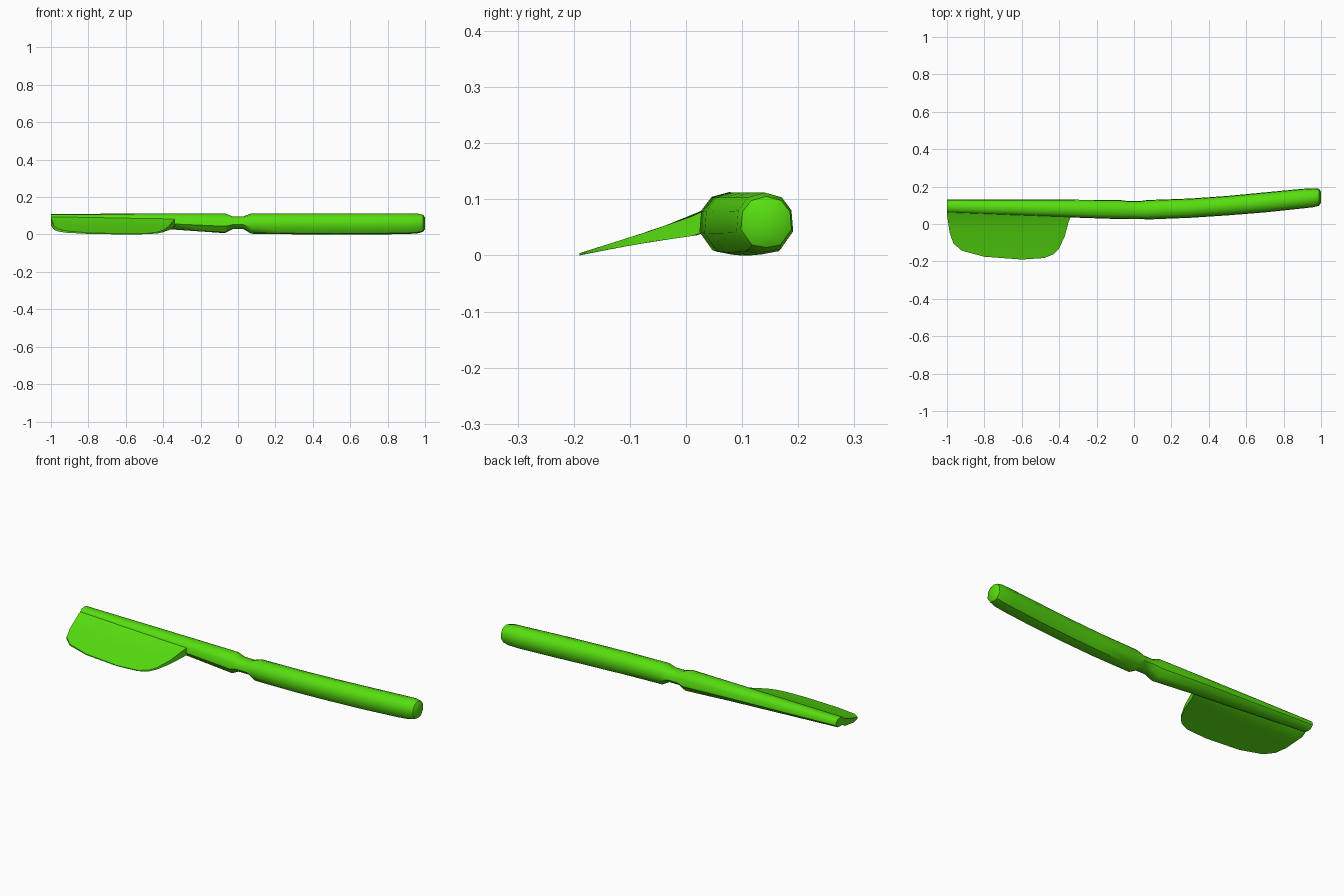
import bpy, bmesh, math

cube = bpy.data.objects.get("Cube")
if cube:
    bpy.data.objects.remove(cube, do_unlink=True)

green = bpy.data.materials.new("bright green")
green.use_nodes = True
colour = (0.095, 0.73, 0.005, 1)
green.diffuse_color = colour
green.node_tree.nodes["Principled BSDF"].inputs["Base Color"].default_value = colour


def interp(points, v):
    """Straight-line lookup in a short list of (position, value) pairs."""
    if v <= points[0][0]:
        return points[0][1]
    for (a, p), (b, q) in zip(points, points[1:]):
        if v <= b:
            return p + (q - p) * (v - a) / (b - a)
    return points[-1][1]


def loft(name, rings, angle):
    """Skin closed rings of equal length and cap both ends."""
    bm = bmesh.new()
    loops = [[bm.verts.new(p) for p in ring] for ring in rings]
    n = len(loops[0])
    for a, b in zip(loops, loops[1:]):
        for i in range(n):
            j = (i + 1) % n
            bm.faces.new((a[i], a[j], b[j], b[i]))
    bm.faces.new(loops[0])
    bm.faces.new(loops[-1])
    bmesh.ops.recalc_face_normals(bm, faces=bm.faces)
    mesh = bpy.data.meshes.new(name)
    bm.to_mesh(mesh)
    bm.free()
    mesh.materials.append(green)
    obj = bpy.data.objects.new(name, mesh)
    bpy.context.collection.objects.link(obj)
    bpy.ops.object.select_all(action='DESELECT')
    obj.select_set(True)
    bpy.context.view_layer.objects.active = obj
    bpy.ops.object.shade_smooth_by_angle(angle=math.radians(angle))
    return obj


# Faceted round section shared by the grip, neck and spine
section = [(-.5, -.15), (-.28, -.45), (0, -.5), (.28, -.45), (.5, -.15),
           (.47, .2), (.3, .42), (0, .5), (-.3, .42), (-.47, .2)]


def rings_from(stations):
    return [[(x, (y0 + y1) / 2 + (y1 - y0) * u, (z0 + z1) / 2 + (z1 - z0) * v)
             for u, v in section] for x, y0, y1, z0, z1 in stations]


# Stations are x, front, back, bottom, top
handle = [
    (-1, .06, .13, .062, .11),
    (-.34, .035, .13, .026, .112),
    (-.07, .026, .128, .007, .113),
    (-.03, .028, .122, .028, .097),
    (.03, .028, .122, .028, .097),
    (.07, .024, .128, .004, .112),
    (.3, .033, .136, .001, .112),
    (.5, .046, .15, 0, .112),
    (.7, .062, .169, 0, .112),
    (.9, .083, .188, .002, .112),
    (.96, .09, .191, .006, .112),
    (.99, .098, .188, .014, .105),
    (1, .115, .172, .03, .09),
]
loft("handle_and_spine", rings_from(handle), 40)

# Wedge blade: outline in plan, then upper and lower surface heights
outline = [(-1, .05), (-.985, -.05), (-.965, -.105), (-.92, -.143),
           (-.8, -.175), (-.6, -.19), (-.48, -.182), (-.43, -.162),
           (-.4, -.13), (-.37, -.065), (-.35, .01), (-.335, .045)]
upper = [(-.19, .004), (-.05, .048), (.02, .073), (.06, .094), (.09, .109)]
lower = [(-.19, 0), (-.09, .02), (.02, .036), (.06, .052), (.09, .075)]
steps = 6
blade = []
for x, edge in outline:
    ys = [edge + (.09 - edge) * i / steps for i in range(steps + 1)]
    top = [(x, y, interp(upper, y)) for y in ys]
    bottom = [(x, y, interp(lower, y)) for y in reversed(ys)]
    blade.append(top + bottom)
loft("blade", blade, 40)
